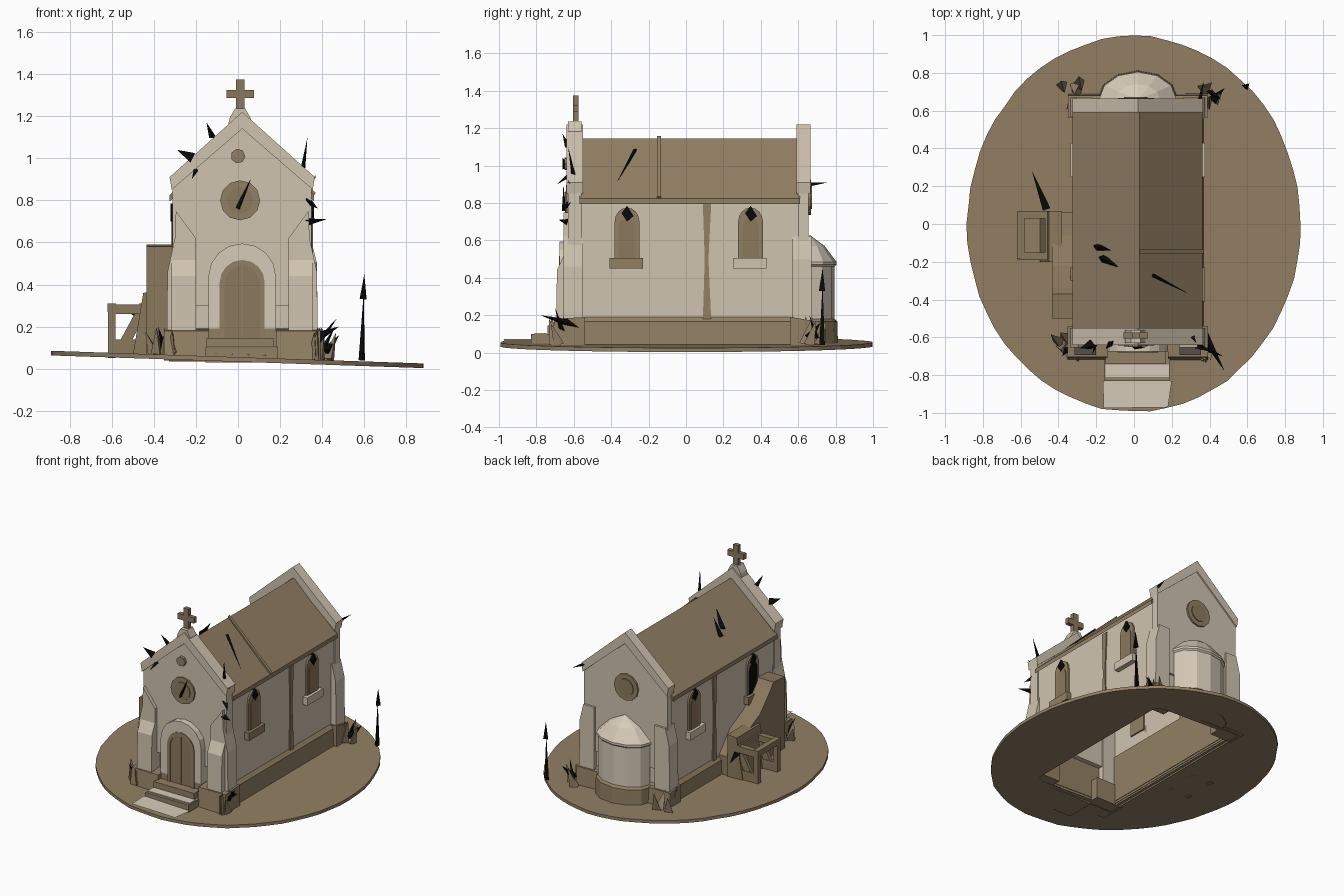
import bpy, bmesh, math, random
from mathutils import Vector

if "Cube" in bpy.data.objects:
    bpy.data.objects.remove(bpy.data.objects["Cube"])

random.seed(4)
CX = 0.02  # building centre line


def material(name, col):
    m = bpy.data.materials.new(name)
    m.diffuse_color = (*col, 1)
    m.use_nodes = True
    m.node_tree.nodes["Principled BSDF"].inputs["Base Color"].default_value = m.diffuse_color
    return m


STONE = material("pale plaster", (0.63, 0.55, 0.43))
LIGHT = material("light trim stone", (0.68, 0.6, 0.48))
EARTH = material("brown earth", (0.29, 0.215, 0.128))
ROOF = material("brown roof", (0.29, 0.215, 0.128))
WOOD = material("brown wood", (0.26, 0.19, 0.11))
DARK = material("black", (0.003, 0.003, 0.003))


def mesh(name, verts, faces, mat):
    bm = bmesh.new()
    vs = [bm.verts.new(v) for v in verts]
    for f in faces:
        bm.faces.new([vs[i] for i in f])
    bmesh.ops.recalc_face_normals(bm, faces=bm.faces)
    me = bpy.data.meshes.new(name)
    bm.to_mesh(me)
    bm.free()
    me.materials.append(mat)
    ob = bpy.data.objects.new(name, me)
    bpy.context.collection.objects.link(ob)
    return ob


def prism(name, prof, axis, a, b, mat, skip=()):
    """Extrude a 2D profile along an axis; skip lists side faces to leave open."""
    place = {'x': lambda u, v, d: (d, u, v), 'y': lambda u, v, d: (u, d, v),
             'z': lambda u, v, d: (u, v, d)}[axis]
    n = len(prof)
    verts = [place(u, v, d) for d in (a, b) for u, v in prof]
    faces = [list(range(n)), list(range(n, 2 * n))]
    faces += [[i, (i + 1) % n, n + (i + 1) % n, n + i] for i in range(n) if i not in skip]
    return mesh(name, verts, faces, mat)


def box(name, x0, x1, y0, y1, z0, z1, mat):
    return prism(name, [(x0, y0), (x1, y0), (x1, y1), (x0, y1)], 'z', z0, z1, mat)


def rings(name, loops, mat, closed=True, tip=None):
    """Skin a stack of equal-length loops, optionally ending in a tip."""
    n = len(loops[0])
    verts = [p for l in loops for p in l]
    m = n if closed else n - 1
    faces = [[k * n + i, k * n + (i + 1) % n, (k + 1) * n + (i + 1) % n, (k + 1) * n + i]
             for k in range(len(loops) - 1) for i in range(m)]
    if tip:
        verts.append(tip)
        t = (len(loops) - 1) * n
        faces += [[t + i, t + (i + 1) % n, len(verts) - 1] for i in range(m)]
    return mesh(name, verts, faces, mat)


def arch(c, half, z0, spring, rise, n=8):
    return [(c + half, z0)] + [(c + half * math.cos(math.pi * i / n),
            spring + rise * math.sin(math.pi * i / n)) for i in range(n + 1)] + [(c - half, z0)]


def disc(c, z, r, n=12):
    return [(c + r * math.cos(2 * math.pi * i / n), z + r * math.sin(2 * math.pi * i / n)) for i in range(n)]


# oval ground, slightly tilted, open under the building
def ground_z(x):
    return 0.058 - 0.034 * x


N = 64
outer, inner = [], []
for i in range(N):
    t = 2 * math.pi * i / N
    c, s = math.cos(t), math.sin(t)
    w = random.uniform(0.99, 1.0)
    outer.append((0.888 * c * w, s * w))
    k = min(0.31 / max(abs(c), 1e-6), 0.61 / max(abs(s), 1e-6))
    inner.append((CX + c * k, s * k + 0.02))


def lift(pts, d):
    return [(x, y, ground_z(x) + d) for x, y in pts]


rings("ground", [lift(inner, -0.003), lift(outer, -0.003), lift(outer, -0.025),
                 lift(inner, -0.022)], EARTH)


# chapel body, open underneath, with a brown foundation lining inside
def rect(g, z):
    return [(-.30 - g, -.60 - g, z), (.34 + g, -.60 - g, z), (.34 + g, .64 + g, z), (-.30 - g, .64 + g, z)]


prism("walls", [(-.30, .04), (.34, .04), (.34, .82), (CX, 1.12), (-.30, .82)],
      'y', -.60, .64, STONE, skip=(0,))
rings("foundation_lining", [rect(-.006, .04), rect(-.006, .40)], EARTH)
rings("plinth", [rect(.028, .035), rect(.022, .165), rect(0, .19)], EARTH)

# roof with eaves and ridge
prism("roof", [(-.325, .795), (-.325, .825), (.03, 1.145), (.362, .825), (.362, .795), (.03, 1.11)],
      'y', -.57, .61, ROOF)
prism("roof_batten", [(.362, .825), (.37, .835), (.03, 1.157), (.03, 1.145)], 'y', -.155, -.135, ROOF)

# gable walls with coping
for name, y0, y1 in (("front", -.63, -.56), ("back", .60, .655)):
    prism(name + "_gable", [(-.31, .3), (.35, .3), (.35, .88), (CX, 1.18), (-.31, .88)], 'y', y0, y1, STONE)
    prism(name + "_coping", [(-.315, .85), (-.325, .91), (CX, 1.22), (.365, .91), (.355, .85), (CX, 1.14)],
          'y', y0 - .01, y1 + .01, STONE)

# sloping corner buttresses with brown feet
for sx, side in ((-1, "left"), (1, "right")):
    def X(v):
        return CX + sx * v
    prism(side + "_front_buttress", [(X(.22), .05), (X(.36), .05), (X(.355), .46), (X(.32), .62), (X(.315), .75), (X(.22), .62)],
          'y', -.655, -.55, STONE)
    prism(side + "_front_buttress_step", [(-.6, .1), (-.695, .1), (-.69, .44), (-.64, .55), (-.6, .55)],
          'x', X(.22), X(.335), STONE)
    prism(side + "_back_buttress", [(X(.24), .05), (X(.36), .05), (X(.355), .5), (X(.325), .62), (X(.24), .62)],
          'y', .57, .67, STONE)
    prism(side + "_front_foot", [(-.54, .04), (-.72, .04), (-.703, .18), (-.54, .19)], 'x', X(.16), X(.372), EARTH)
    prism(side + "_back_foot", [(.56, .04), (.69, .04), (.68, .17), (.56, .19)], 'x', X(.20), X(.37), EARTH)


# rounded apse with half-dome roof
def bow(g, z, k=1):
    return [(CX + (.195 + g) * k * math.cos(math.pi * i / 6), .66 + (.135 + g) * k * math.sin(math.pi * i / 6), z)
            for i in range(7)]


rings("apse", [bow(0, .04), bow(0, .46), bow(.01, .47), bow(.01, .485), bow(0, .57, .6)], LIGHT, False, (CX, .66, .63))
rings("apse_plinth", [bow(.018, .035), bow(.014, .165), bow(0, .18)], EARTH, False)

# side windows with frames, panes and sills
for sx, side in ((-1, "left"), (1, "right")):
    w = CX + sx * .32
    for y, label in ((-.315, "front"), (.345, "back")):
        nm = f"{side}_{label}_window"
        burnt = side == "left" and label == "front"
        prism(nm + "_frame", arch(y, .066, .48, .70, .075), 'x', w - sx * .01, w + sx * .012, EARTH)
        prism(nm + "_pane", arch(y, .045, .50, .67, .05), 'x', w, w + sx * .016, DARK if burnt else WOOD)
        prism(nm + "_soot", [(y - .03, .745), (y, .70), (y + .035, .73), (y, .785)], 'x', w, w + sx * .02, DARK)
        box(nm + "_sill", w, w + sx * .035, y - .095, y + .085, .45, .505, EARTH if label == "front" else STONE)
    # worn strip in the middle of the wall
    prism(side + "_wall_strip", [(.09, .17), (.135, .17), (.12, .5), (.135, .8), (.09, .8), (.1, .5)],
          'x', w, w + sx * .008, EARTH)

# doorway
prism("door_surround", arch(CX, .16, .19, .44, .155) + arch(CX, .105, .19, .41, .105)[::-1], 'y', -.675, -.60, LIGHT)
prism("door_surround_foot", arch(CX, .16, .06, .1, .09, 2)[:2] + [(CX + .16, .19), (CX - .16, .19), (CX - .16, .06)],
      'y', -.672, -.60, EARTH)
prism("door", arch(CX, .11, .08, .41, .11), 'y', -.674, -.62, WOOD)
prism("door_trim", arch(CX, .107, .08, .41, .107) + arch(CX, .085, .08, .40, .09)[::-1], 'y', -.68, -.65, EARTH)
box("door_seam", CX - .004, CX + .004, -.678, -.65, .14, .49, EARTH)

# round windows on both gables
for name, y, d, z in (("front", -.63, -1, .80), ("back", .655, 1, .83)):
    prism(name + "_round_window", disc(.01, z, .095), 'y', y - d * .01, y + d * .012, EARTH)
    prism(name + "_round_pane", disc(.01, z, .062), 'y', y, y + d * .018, WOOD)
prism("gable_niche", disc(.0, 1.01, .035, 7), 'y', -.65, -.63, EARTH)

# entrance steps and path
box("upper_step", CX - .17, CX + .15, -.74, -.62, .03, .145, EARTH)
box("lower_step", CX - .175, CX + .17, -.83, -.62, .03, .10, EARTH)
box("step_edge", CX - .17, CX + .165, -.81, -.745, .09, .106, LIGHT)
mesh("path", [(-.165, -.83, .073), (.2, -.83, .062), (.18, -.97, .062), (-.16, -.975, .073)], [(0, 1, 2, 3)], LIGHT)

# cross on its pedestal
prism("cross_pedestal", [(-.055, 1.12), (.075, 1.12), (.06, 1.19), (.035, 1.235), (-.015, 1.235), (-.04, 1.19)],
      'y', -.63, -.56, STONE)
box("cross_post", -.01, .03, -.605, -.575, 1.22, 1.375, WOOD)
box("cross_arm", -.055, .075, -.605, -.575, 1.285, 1.325, WOOD)

# heap of timber against the left wall
prism("timber_stack", [(-.5, .05), (.06, .05), (.06, .2), (-.06, .34), (-.22, .42), (-.34, .55), (-.37, .59), (-.5, .58)],
      'x', -.435, -.305, WOOD, skip=(0,))
for x in (-.6, -.45):
    for y in (-.17, .05):
        box("crate_post", x - .018, x + .018, y - .018, y + .018, .05, .3, WOOD)
    box("crate_side_rail", x - .02, x + .02, -.185, .07, .27, .31, WOOD)
for y in (-.17, .05):
    box("crate_rail", -.6, -.44, y - .02, y + .02, .26, .305, WOOD)
    box("crate_foot_rail", -.6, -.44, y - .015, y + .015, .06, .14, WOOD)
    prism("crate_brace", [(-.6, .06), (-.54, .06), (-.42, .3), (-.47, .3)], 'y', y - .012, y + .012, WOOD)
prism("crate_boards", [(-.5, .06), (-.38, .06), (-.38, .37), (-.45, .36)], 'y', -.2, .07, WOOD)


# jagged rubble around the corners: three-sided spikes
def shard(name, p, q, r, mat=DARK):
    p, q = Vector(p), Vector(q)
    a = (q - p).orthogonal().normalized() * r
    b = (q - p).normalized().cross(a)
    base = [p + a, p - a * .5 + b * .87, p - a * .5 - b * .87]
    mesh(name, [*base, q], [(0, 1, 2), (0, 1, 3), (1, 2, 3), (2, 0, 3)], mat)


for x, y in ((-.35, -.65), (.39, -.65), (.39, .68), (-.33, .69)):
    for k in range(6):
        px, py = x + random.uniform(-.05, .05), y + random.uniform(-.05, .05)
        q = (px + math.copysign(random.uniform(0, .05), x), py + random.uniform(-.05, .05), random.uniform(.12, .2))
        shard("rubble", (px, py, ground_z(px)), q, .035, EARTH)

# thin black shards and the tall spike
shard("tall_spike", (.59, .73, .04), (.597, .73, .36), .018)
shard("tall_spike_tip", (.597, .73, .33), (.60, .73, .45), .02)
for p, q, r in (((-.22, -.64, 1.0), (-.29, -.66, 1.04), .03), ((-.12, -.63, 1.1), (-.15, -.66, 1.17), .018),
                ((.33, -.64, .70), (.42, -.68, .71), .02), ((.33, -.62, .8), (.38, -.66, .76), .02),
                ((.31, -.6, .95), (.33, -.63, 1.1), .013), ((.34, -.6, .86), (.37, -.63, .92), .015),
                ((.36, -.57, .14), (.48, -.78, .2), .03), ((.38, -.66, .12), (.47, -.7, .24), .018),
                ((.42, .66, .08), (.48, .72, .16), .03), ((.4, .7, .08), (.46, .66, .2), .018),
                ((-.46, .08, .25), (-.54, .28, .28), .025), ((-.35, -.66, .1), (-.38, -.70, .2), .018),
                ((.0, -.65, .76), (.06, -.655, .90), .014), ((.35, .66, .9), (.37, .76, .91), .012),
                ((-.17, -.18, .975), (-.08, -.23, 1.08), .025), ((-.2, -.12, .95), (-.12, -.14, 1.06), .022),
                ((.1, -.27, 1.085), (.29, -.37, .91), .012), ((-.2, -.62, .95), (-.22, -.69, .9), .015)):
    shard("shard", p, q, r)
